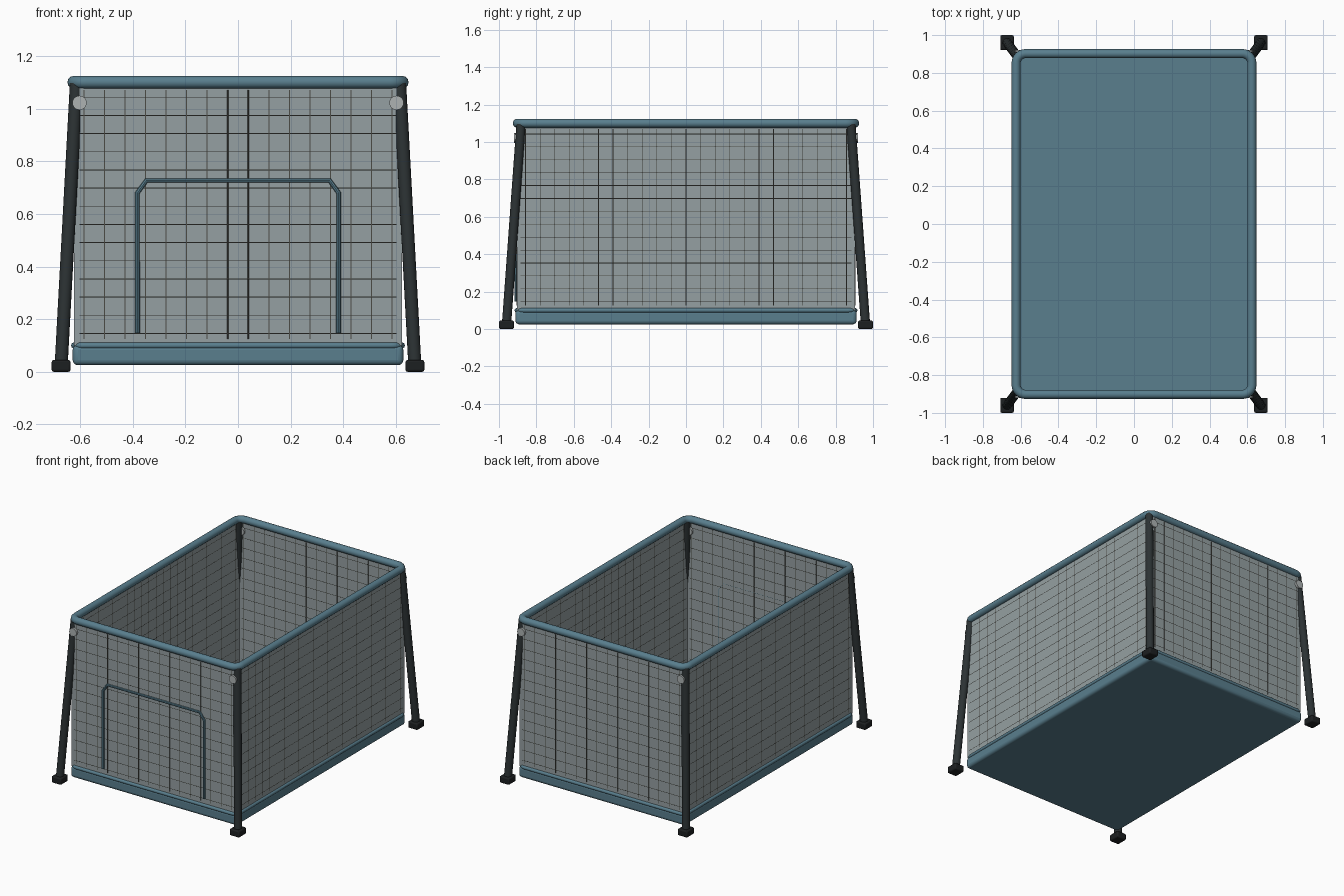
import bpy, math
from mathutils import Vector

if "Cube" in bpy.data.objects:
    bpy.data.objects.remove(bpy.data.objects["Cube"])

def material(name, rgb):
    m = bpy.data.materials.new(name)
    m.diffuse_color = (*rgb, 1)
    m.use_nodes = True
    m.node_tree.nodes["Principled BSDF"].inputs["Base Color"].default_value = m.diffuse_color
    return m

TEAL = material("teal", (0.10, 0.21, 0.27))
DARK = material("dark", (0.025, 0.032, 0.034))
BLACK = material("black", (0.012, 0.014, 0.015))
FABRIC = material("fabric", (0.30, 0.35, 0.36))
WIRE = material("wire", (0.07, 0.07, 0.06))
CAP = material("cap", (0.42, 0.45, 0.45))

def finish(o, name, mat):
    o.name = name
    o.data.materials.clear()
    o.data.materials.append(mat)
    bpy.ops.object.select_all(action='DESELECT')
    o.select_set(True)
    bpy.context.view_layer.objects.active = o
    bpy.ops.object.shade_smooth_by_angle(angle=math.radians(40))
    return o

def tubes(name, paths, radius, mat, closed=False, res=2):
    cu = bpy.data.curves.new(name, 'CURVE')
    cu.dimensions = '3D'
    cu.bevel_depth, cu.bevel_resolution, cu.use_fill_caps = radius, res, True
    for pts in paths:
        s = cu.splines.new('POLY')
        s.points.add(len(pts) - 1)
        for p, c in zip(s.points, pts):
            p.co = (*c, 1)
        s.use_cyclic_u = closed
    o = bpy.data.objects.new(name, cu)
    bpy.context.collection.objects.link(o)
    bpy.ops.object.select_all(action='DESELECT')
    o.select_set(True)
    bpy.context.view_layer.objects.active = o
    bpy.ops.object.convert(target='MESH')
    return finish(bpy.context.object, name, mat)

def box(name, loc, size, mat, bevel=0, seg=2):
    bpy.ops.mesh.primitive_cube_add(size=1, location=loc)
    o = bpy.context.object
    o.scale = size
    bpy.ops.object.transform_apply(location=False, rotation=False, scale=True)
    if bevel:
        b = o.modifiers.new("bevel", 'BEVEL')
        b.width, b.segments = bevel, seg
    return finish(o, name, mat)

def cylinder(name, a, b, radius, mat, sides=16):
    a, b = Vector(a), Vector(b)
    bpy.ops.mesh.primitive_cylinder_add(vertices=sides, radius=radius, depth=(b - a).length,
                                        location=(a + b) / 2)
    o = bpy.context.object
    o.rotation_euler = (b - a).to_track_quat('Z', 'Y').to_euler()
    return finish(o, name, mat)

def rounded_rect(hx, hy, r, z, n=8):
    pts = []
    for k, (sx, sy) in enumerate([(1, 1), (-1, 1), (-1, -1), (1, -1)]):
        for i in range(n + 1):
            t = (k + i / n) * math.pi / 2
            pts.append((sx * (hx - r) + r * math.cos(t), sy * (hy - r) + r * math.sin(t), z))
    return pts

# Top rail and tray rim
tubes("top_rail", [rounded_rect(0.624, 0.902, 0.05, 1.10)], 0.024, TEAL, True, 4)
tubes("tray_rim", [rounded_rect(0.622, 0.905, 0.04, 0.10)], 0.012, TEAL, True, 3)

# Base tray
box("base_tray", (0, 0, 0.064), (1.256, 1.824, 0.078), TEAL, 0.02, 4)

# Fabric walls with wire mesh
PX, PY, Z0, Z1 = 0.62, 0.902, 0.10, 1.09
rows = [0.146 + 0.069 * i for i in range(14)]
front_cols = [(i - 7.5) * 0.078 for i in range(16)]
side_cols = [(i - 11) * 0.078 for i in range(23)]
zc, h = (Z0 + Z1) / 2, Z1 - Z0
for s, fb, lr in ((-1, "front", "left"), (1, "back", "right")):
    box(fb + "_panel", (0, s * PY, zc), (2 * PX, 0.005, h), FABRIC)
    box(lr + "_panel", (s * PX, 0, zc), (0.005, 2 * PY, h), FABRIC)
    tubes(fb + "_wires", [[(-0.603, s * PY, z), (0.603, s * PY, z)] for z in rows]
          + [[(x, s * PY, 0.125), (x, s * PY, 1.07)] for x in front_cols], 0.0035, WIRE, res=1)
    tubes(lr + "_wires", [[(s * PX, -0.885, z), (s * PX, 0.885, z)] for z in rows]
          + [[(s * PX, y, 0.125), (s * PX, y, 1.07)] for y in side_cols], 0.0035, WIRE, res=1)

# Legs, feet and corner caps
for sx, lr in ((-1, "left"), (1, "right")):
    for sy, fb in ((-1, "front"), (1, "back")):
        tag = f"{fb}_{lr}_"
        cylinder(tag + "leg", (sx * 0.672, sy * 0.96, 0.02), (sx * 0.614, sy * 0.882, 1.095), 0.025, DARK)
        box(tag + "foot", (sx * 0.672, sy * 0.96, 0.0225), (0.072, 0.08, 0.045), BLACK, 0.008)
        cylinder(tag + "cap", (sx * 0.602, sy * 0.885, 1.022), (sx * 0.602, sy * 0.92, 1.022), 0.027, CAP, 24)

# Door outline on the front wall
yd = -PY - 0.006
tubes("door_frame", [[(-0.382, yd, 0.148), (-0.382, yd, 0.68), (-0.348, yd, 0.727), (0.348, yd, 0.727),
                      (0.382, yd, 0.68), (0.382, yd, 0.148)]], 0.009, TEAL)
